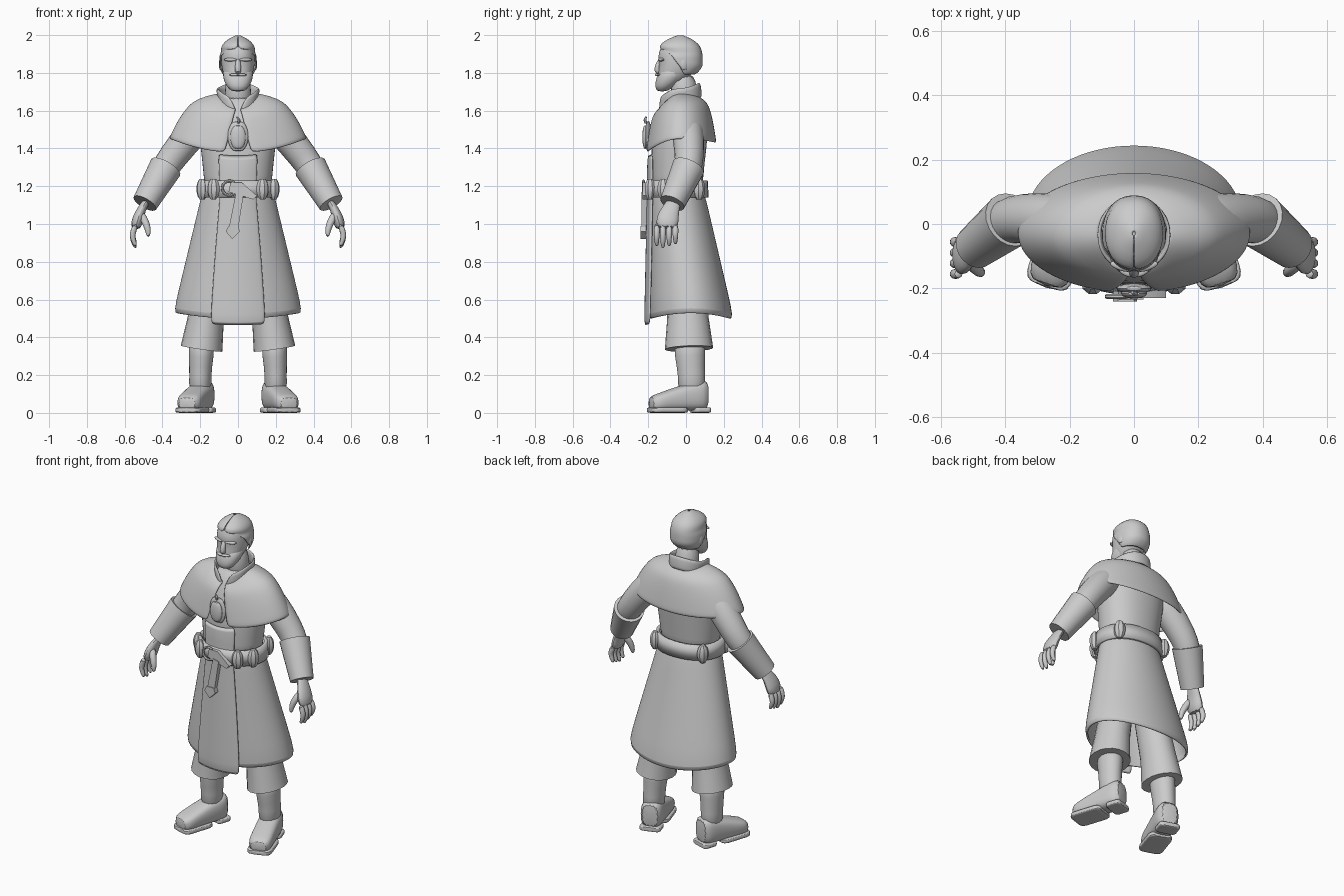
import bpy
import math
from mathutils import Matrix, Vector

cube = bpy.data.objects.get("Cube")
if cube:
    bpy.data.objects.remove(cube)
shade = (0.6, 0.6, 0.6, 1)
grey = bpy.data.materials.new("plain grey")
grey.use_nodes = True
grey.diffuse_color = shade
grey.node_tree.nodes["Principled BSDF"].inputs["Base Color"].default_value = shade

def skin(name, rings, loop=True, caps=True, mirror=False, thick=0, smooth=1, sharp=45):
    """Join equal point rings into a surface."""
    count = len(rings[0])
    faces = []
    for row in range(len(rings) - 1):
        for left in range(count if loop else count - 1):
            right = (left + 1) % count
            low, high = row * count, (row + 1) * count
            faces.append((low + left, low + right, high + right, high + left))
    if loop and caps:
        last = (len(rings) - 1) * count
        faces.append(tuple(reversed(range(count))))
        faces.append(tuple(range(last, last + count)))
    mesh = bpy.data.meshes.new(name)
    mesh.from_pydata([point for ring in rings for point in ring], [], faces)
    mesh.materials.append(grey)
    part = bpy.data.objects.new(name, mesh)
    bpy.context.collection.objects.link(part)
    bpy.ops.object.select_all(action="DESELECT")
    bpy.context.view_layer.objects.active = part
    part.select_set(True)
    bpy.ops.object.mode_set(mode="EDIT")
    bpy.ops.mesh.select_all(action="SELECT")
    bpy.ops.mesh.normals_make_consistent(inside=False)
    bpy.ops.object.mode_set(mode="OBJECT")
    bpy.ops.object.shade_smooth_by_angle(angle=math.radians(sharp))
    if mirror:
        part.modifiers.new("mirror", "MIRROR").use_mirror_merge = False
    if thick:
        solid = part.modifiers.new("thickness", "SOLIDIFY")
        solid.thickness, solid.offset = thick, 0
    if smooth:
        subdivision = part.modifiers.new("smooth", "SUBSURF")
        subdivision.levels = subdivision.render_levels = smooth

def rounded(angle, power):
    """Point on a unit circle, squarer with a higher power."""
    return [math.copysign(abs(v) ** (2 / power), v) for v in (math.sin(angle), math.cos(angle))]

def flow(start, end, steps=6, ease=1):
    """Rows from start to end; ease below one swells the sizes early."""
    rows = []
    for step in range(steps + 1):
        t = step / steps
        rows.append([a + (b - a) * (t if i == 0 else t ** ease) for i, (a, b) in enumerate(zip(start, end))])
    return rows

def wrap(name, rows, count=24, power=2.2, gaps=None, dip_front=0, dip_back=0, **options):
    """Rows of (height, half width, front, back). Gaps are the angles left open in front."""
    rings = []
    for row, (z, width, front, back) in enumerate(rows):
        gap = math.radians(gaps[row]) if gaps else 0
        ring = []
        for i in range(count):
            angle = gap + (math.tau - 2 * gap) * i / (count - 1 if gaps else count)
            side, ahead = rounded(angle, power)
            dip = dip_front if ahead > 0 else dip_back
            ring.append((side * width, (front + back) / 2 - ahead * (back - front) / 2, z + dip * ahead ** 2))
        rings.append(ring)
    skin(name, rings, loop=gaps is None, **options)

def tube(name, path, count=12, flat=1, **options):
    """Path of (x, y, z, radius); flat narrows it across."""
    points = [Vector(station[:3]) for station in path]
    rings = []
    for i, point in enumerate(points):
        along = (points[min(i + 1, len(points) - 1)] - points[max(i - 1, 0)]).normalized()
        side = (Vector((0, 1, 0)) - along * along.y).normalized()
        across = along.cross(side) * flat
        rings.append([point + path[i][3] * (side * math.cos(a) + across * math.sin(a))
                      for a in (math.tau * k / count for k in range(count))])
    skin(name, rings, **options)

def blob(name, place, size, turn=0, count=10, **options):
    """Egg shape turned about the vertical."""
    pose = Matrix.Translation(place) @ Matrix.Rotation(math.radians(turn), 4, "Z") @ Matrix.Diagonal((*size, 1))
    rings = []
    for tilt in (math.pi * k / 7 for k in range(1, 7)):
        rings.append([pose @ Vector((math.sin(tilt) * math.cos(a), math.sin(tilt) * math.sin(a), -math.cos(tilt)))
                      for a in (math.tau * k / count for k in range(count))])
    skin(name, rings, **options)

def plate(name, outline, front):
    """Flat outline in x and z, given depth."""
    skin(name, [[(x, y, z) for x, z in outline] for y in (front, front + .03)], smooth=0)

def shoe(name, heel, toe, width, heel_top, toe_top, bottom=0, power=6):
    """Rounded box from heel to toe, turned outward."""
    pose = Matrix.Translation((.2, .03, 0)) @ Matrix.Rotation(math.radians(18), 4, "Z")
    rings = []
    rows = flow((heel, heel_top), (toe, toe_top), 7, 1.3)
    for row, (y, top) in enumerate(rows):
        half = width * (.8 if row in (0, len(rows) - 1) else 1)
        ring = []
        for a in (math.tau * k / 16 for k in range(16)):
            up, side = rounded(a, power)
            ring.append(pose @ Vector((half * side, y, (bottom + top + (top - bottom) * up) / 2)))
        rings.append(ring)
    skin(name, rings, mirror=True)

# Head and neck
wrap("head", [(1.73, .05, -.15, -.03), (1.79, .08, -.15, .03), (1.85, .09, -.14, .07),
              (1.88, .09, -.15, .08), (1.94, .085, -.14, .075), (1.97, .05, -.08, .03)])
tube("neck", [(0, 0, 1.6, .08), (0, -.01, 1.7, .07), (0, -.02, 1.8, .07)])
tube("nose", [(0, -.13, 1.88, .012), (0, -.15, 1.84, .016), (0, -.155, 1.81, .02), (0, -.135, 1.8, .014)], 8)
blob("brow", (.04, -.132, 1.87), (.04, .014, .01), 18, mirror=True)
blob("ear", (.09, -.01, 1.845), (.012, .024, .034), 15, mirror=True)

# Beard closing round the chin, and short hair open at the face
wrap("beard", [(1.7, .035, -.155, -.1), (1.73, .062, -.165, -.06), (1.77, .08, -.16, -.01),
               (1.84, .087, -.13, .02)])
blob("moustache", (.02, -.15, 1.79), (.03, .014, .008), 20, mirror=True)
hair = [(1.79, .08, -.1, .045)]
for z, fall in flow((1.83, 0), (2, 1), 7, 5):
    size = 1 - .98 * fall
    hair.append((z, .096 * size, -.03 - .125 * size, -.03 + .115 * size))
wrap("hair", hair, gaps=[100 - 8 * row if row < 5 else 0 for row in range(len(hair))], thick=.008)

# Torso, standing collar and shoulder cape
wrap("torso", [(1.13, .18, -.19, .09), (1.25, .18, -.18, .09), (1.4, .2, -.19, .11),
               (1.52, .21, -.17, .12), (1.6, .17, -.14, .1), (1.68, .08, -.1, .06)])
wrap("collar", flow((1.64, .1, -.14, .08), (1.72, .11, -.14, .07), 2), gaps=(3, 10, 24),
     dip_front=-.05, dip_back=.03, thick=.014)
cape = flow((1.69, .1, -.13, .07), (1.45, .36, -.21, .155), 7, .4)
wrap("cape", cape, 36, 2, gaps=[4 + row for row in range(len(cape))],
     dip_front=-.075, dip_back=-.02, thick=.014)

# Skirt with turned hem, and the overlapping front panel
skirt = flow((1.2, .175, -.18, .09), (.54, .335, -.19, .245))
wrap("skirt", skirt + [(.53, .32, -.18, .23)], 36, 2, dip_front=-.03, dip_back=-.03, caps=False, thick=.014)
panel = [(1.4, .2, .1, -.2)]
for z, width, front, back in flow(skirt[0], (.49, .335, -.195, .245)):
    panel.append((z, width, back, front - .02))
wrap("front_panel", panel, 13, 2, gaps=[147 + row for row in range(len(panel))], dip_back=-.03, thick=.014)

# Belt with stones, buckle and hanging end
wrap("belt", flow((1.14, .2, -.205, .11), (1.23, .195, -.2, .105), 1), 32, smooth=0, caps=False, thick=.02)
for spot, x, y, turn in (("front", .13, -.19, 20), ("side", .19, -.12, 60), ("rear", .165, .07, 130)):
    blob(spot + "_belt_stone", (x, y, 1.185), (.034, .03, .06), turn, 8, smooth=0, sharp=20, mirror=True)
tube("buckle_ring", [(.04 * math.cos(a) - .045, -.225, 1.19 + .04 * math.sin(a), .009)
                     for a in (math.radians(45 + 30 * k) for k in range(10))], 6)
plate("buckle_strap", [(-.04, 1.22), (.02, 1.22), (.1, 1.15), (.08, 1.13), (-.05, 1.17)], -.23)
plate("hanging_strap", [(-.01, 1.17), (.03, 1.16), (0, .97), (-.05, .97)], -.235)
plate("strap_tip", [(0, .99), (.01, .96), (-.03, .92), (-.065, .96), (-.05, .99)], -.24)

# Chest clasp
blob("clasp_frame", (0, -.2, 1.465), (.06, .018, .09))
blob("clasp_stone", (0, -.215, 1.46), (.045, .018, .07))
tube("clasp_hook", [(0, -.21, 1.53, .01), (.01, -.22, 1.55, .01), (-.01, -.21, 1.57, .007)], 6)

# Arms with wide cuffs
tube("sleeve", [(.16, 0, 1.56, .08), (.24, .01, 1.49, .09), (.35, .02, 1.35, .08),
                (.39, .01, 1.29, .075), (.43, -.02, 1.22, .07)], mirror=True)
tube("cuff", flow((.383, .013, 1.3, .088), (.493, -.073, 1.11, .068), 3), 20, smooth=0, mirror=True)

# Hands
tube("palm", [(.48, -.06, 1.13, .04), (.51, -.08, 1.08, .046), (.53, -.1, 1.03, .065), (.545, -.1, .97, .058)],
     flat=.5, mirror=True)
for order, name in enumerate(("index", "middle", "ring", "little")):
    y, rise = -.155 + .033 * order, .01 * abs(order - 1)
    tube(name + "_finger", [(.54, y, 1, .018), (.56, y, .95, .017), (.557, y, .91 + rise, .015),
                            (.54, y, .87 + rise, .01)], 8, mirror=True)
tube("thumb", [(.515, -.11, 1.06, .022), (.49, -.14, 1.01, .022), (.475, -.15, .97, .018),
               (.475, -.155, .93, .01)], 8, mirror=True)

# Trousers and boots
tube("trouser_leg", [(.12, 0, .75, .1), (.17, .01, .5, .11), (.193, .016, .34, .128)], 20, .87,
     smooth=0, mirror=True)
tube("boot_shaft", [(.19, .02, .4, .088), (.195, .02, .3, .082), (.2, .03, .2, .07), (.2, .03, .1, .08)],
     16, .82, mirror=True)
shoe("boot_foot", .09, -.235, .068, .18, .085, .012, 3)
shoe("boot_sole", -.03, -.24, .073, .03, .03)
shoe("boot_heel", .096, 0, .064, .03, .03)
